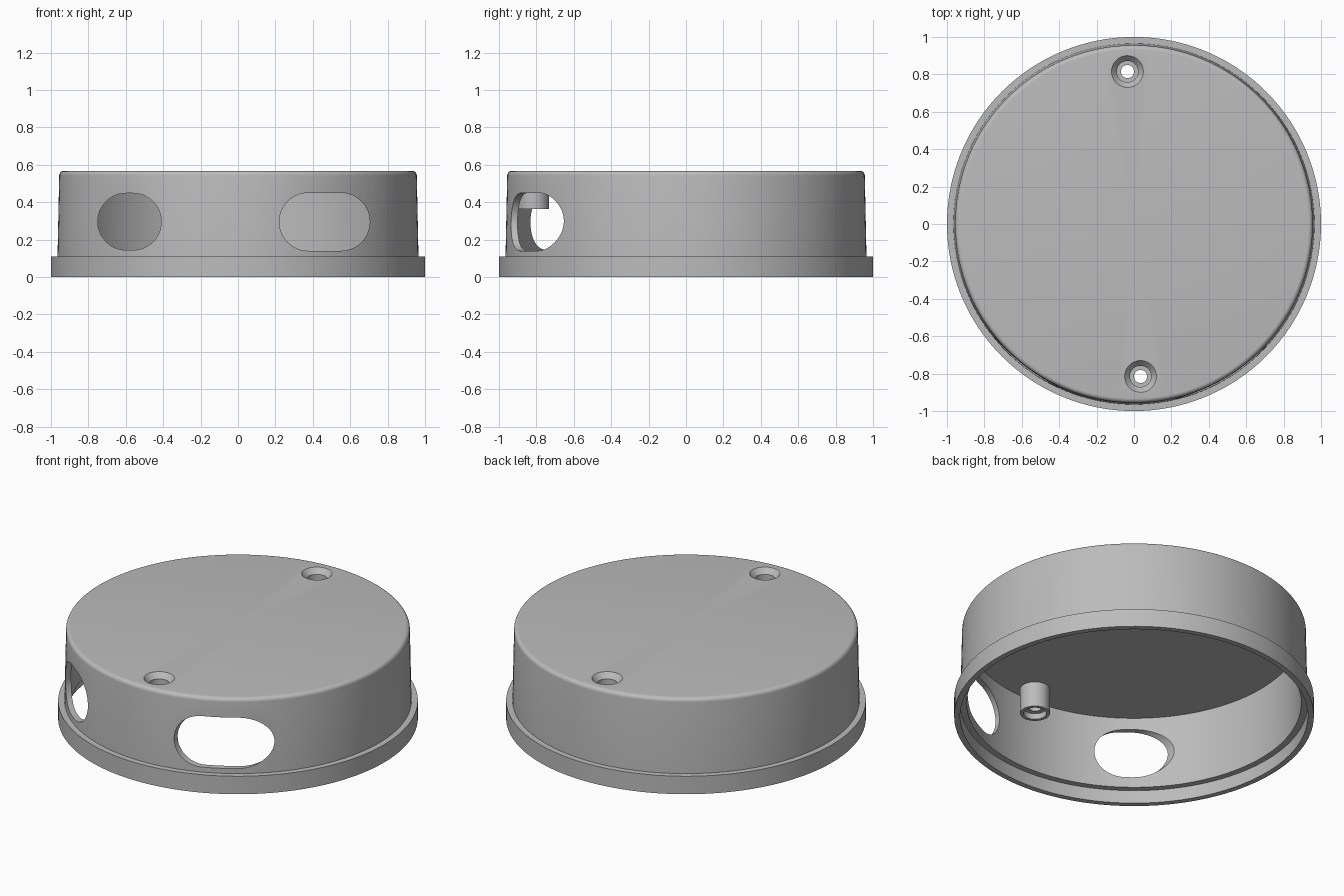
import bpy, bmesh
from math import pi, sin, cos
from mathutils import Vector

if "Cube" in bpy.data.objects:
    bpy.data.objects.remove(bpy.data.objects["Cube"], do_unlink=True)

grey = bpy.data.materials.new("plain grey")
grey.use_nodes = True
grey.diffuse_color = (0.5, 0.5, 0.5, 1)
grey.node_tree.nodes["Principled BSDF"].inputs["Base Color"].default_value = (0.5, 0.5, 0.5, 1)


def finish(bm, name):
    bmesh.ops.remove_doubles(bm, verts=bm.verts, dist=1e-5)
    bmesh.ops.recalc_face_normals(bm, faces=bm.faces)
    mesh = bpy.data.meshes.new(name)
    bm.to_mesh(mesh)
    bm.free()
    mesh.materials.append(grey)
    ob = bpy.data.objects.new(name, mesh)
    bpy.context.collection.objects.link(ob)
    return ob


def lathe(name, profile, x=0, y=0, steps=48):
    """Revolve a closed (radius, height) outline about a vertical axis."""
    bm = bmesh.new()
    vs = [bm.verts.new((r, 0, z)) for r, z in profile]
    # edges lying on the axis are skipped
    es = [bm.edges.new((a, b)) for a, b in zip(vs, vs[1:] + vs[:1])
          if a.co.x > 0 or b.co.x > 0]
    bmesh.ops.spin(bm, geom=vs + es, cent=(0, 0, 0), axis=(0, 0, 1),
                   angle=2 * pi, steps=steps)
    bmesh.ops.translate(bm, vec=(x, y, 0), verts=bm.verts)
    return finish(bm, name)


def capsule_cutter(name, x, z, half_straight, radius, n=24):
    """Rounded slot prism running along y through the front wall."""
    bm = bmesh.new()
    ring = []
    for side in (1, -1):
        for i in range(n + 1):
            a = -pi / 2 + pi * i / n
            ring.append(bm.verts.new((x + side * (half_straight + radius * cos(a)),
                                      -1.2, z + side * radius * sin(a))))
    face = bm.faces.new(ring)
    out = bmesh.ops.extrude_face_region(bm, geom=[face])["geom"]
    bmesh.ops.translate(bm, vec=Vector((0, 0.9, 0)),
                        verts=[v for v in out if isinstance(v, bmesh.types.BMVert)])
    return finish(bm, name)


def combine(target, tool, operation):
    tool.hide_render = True
    mod = target.modifiers.new(tool.name, 'BOOLEAN')
    mod.operation = operation
    mod.solver = 'EXACT'
    mod.object = tool
    bpy.context.view_layer.objects.active = target
    bpy.ops.object.modifier_apply(modifier=mod.name)
    bpy.data.objects.remove(tool, do_unlink=True)


# Round cover: stepped lip, slightly tapered wall, rounded top edge, hollow inside
top, fillet = 0.567, 0.024
corner = [(0.956 - fillet + fillet * cos(a), top - fillet + fillet * sin(a))
          for a in (pi / 2 * i / 6 for i in range(7))]
cover = lathe("round_cover",
              [(1, 0), (1, 0.11), (0.965, 0.11)] + corner +
              [(0, top), (0, 0.52), (0.925, 0.52), (0.93, 0.08),
               (0.967, 0.08), (0.967, 0)], steps=128)

# Openings in the front wall
combine(cover, capsule_cutter("slot_cutter", 0.463, 0.295, 0.087, 0.155), 'DIFFERENCE')
combine(cover, capsule_cutter("hole_cutter", -0.58, 0.296, 0.018, 0.152), 'DIFFERENCE')

# Screw bosses with countersunk through holes, opposite each other
for s in (1, -1):
    x, y = 0.035 * s, -0.815 * s
    boss = lathe("screw_boss", [(0, 0.365), (0.083, 0.365), (0.083, 0.545), (0, 0.545)], x, y)
    combine(cover, boss, 'UNION')
    bore = lathe("screw_bore",
                 [(0, 0.3), (0.064, 0.3), (0.064, 0.4), (0.035, 0.4), (0.035, 0.47),
                  (0.057, 0.47), (0.057, 0.535), (0.085, top), (0.085, 0.65), (0, 0.65)], x, y)
    combine(cover, bore, 'DIFFERENCE')

# Smooth curved walls, crisp edges
bpy.ops.object.select_all(action='DESELECT')
cover.select_set(True)
bpy.context.view_layer.objects.active = cover
bpy.ops.object.shade_smooth_by_angle(angle=pi / 6)
